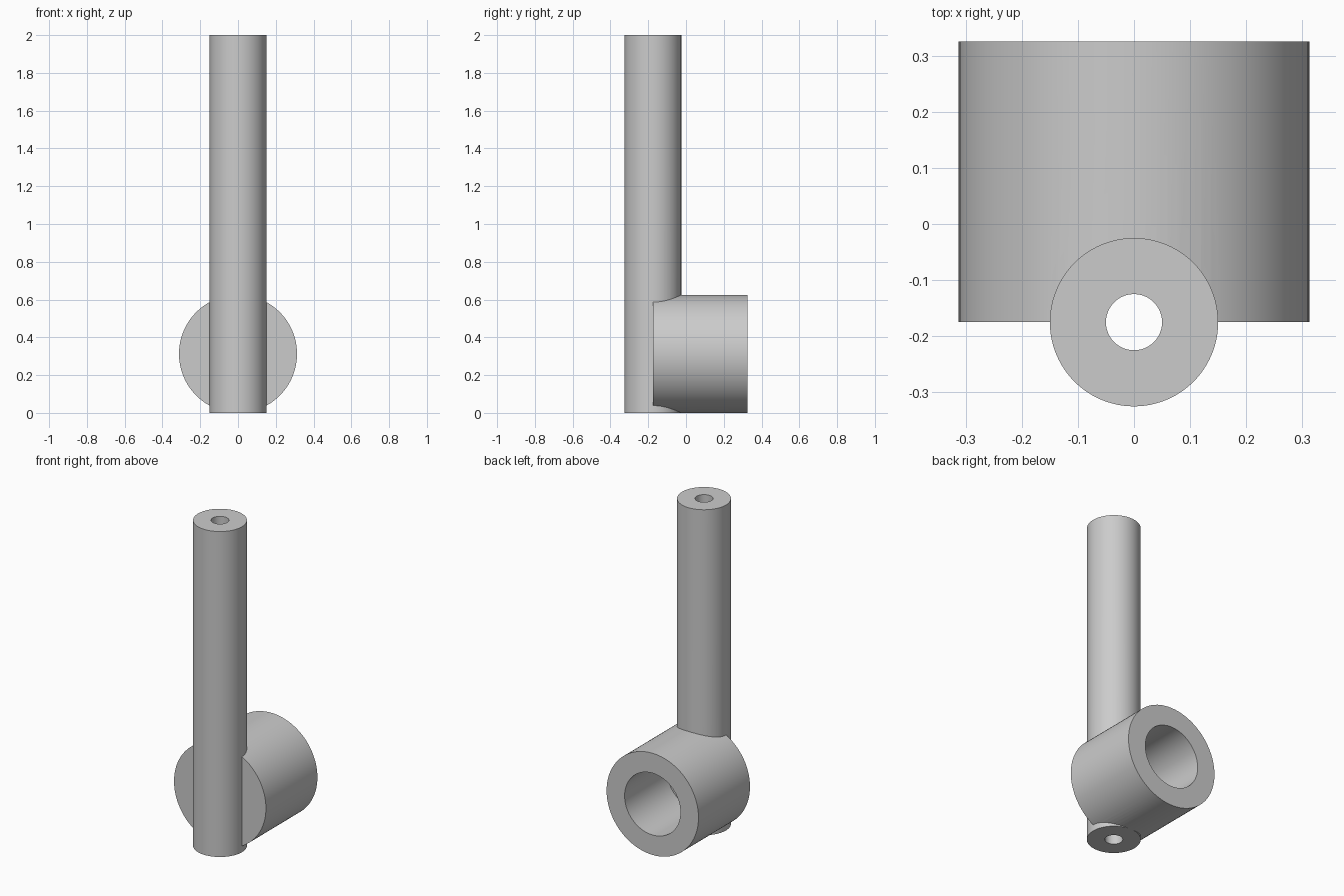
import bpy
from math import radians

cube = bpy.data.objects.get("Cube")
if cube:
    bpy.data.objects.remove(cube, do_unlink=True)

# Main dimensions
POST_Y = -0.175
POST_RADIUS = 0.15
POST_HEIGHT = 2.0
HUB_RADIUS = 0.3125
HUB_BACK = 0.325
BORE_RADIUS = 0.19
BORE_FLOOR = -0.085
HOLE_RADIUS = 0.05

grey = bpy.data.materials.new("plain grey")
grey.use_nodes = True
color = (0.6, 0.6, 0.6, 1)
grey.diffuse_color = color
grey.node_tree.nodes["Principled BSDF"].inputs["Base Color"].default_value = color


def upright(name, radius, bottom, top):
    """Vertical cylinder on the post axis."""
    bpy.ops.mesh.primitive_cylinder_add(
        vertices=96, radius=radius, depth=top - bottom,
        location=(0, POST_Y, (bottom + top) / 2))
    return finish(name)


def lying(name, radius, front, back):
    """Horizontal cylinder on the hub axis."""
    bpy.ops.mesh.primitive_cylinder_add(
        vertices=96, radius=radius, depth=back - front,
        location=(0, (front + back) / 2, HUB_RADIUS), rotation=(radians(90), 0, 0))
    return finish(name)


def finish(name):
    obj = bpy.context.object
    obj.name = name
    obj.data.materials.append(grey)
    return obj


def combine(target, tool, operation):
    """Apply a boolean and remove its tool object."""
    bpy.ops.object.select_all(action='DESELECT')
    target.select_set(True)
    bpy.context.view_layer.objects.active = target
    mod = target.modifiers.new(operation.lower(), 'BOOLEAN')
    mod.operation = operation
    mod.solver = 'EXACT'
    mod.object = tool
    bpy.ops.object.modifier_apply(modifier=mod.name)
    bpy.data.objects.remove(tool, do_unlink=True)


# Post joined with the round hub behind it
body = upright("post_with_hub", POST_RADIUS, 0, POST_HEIGHT)
combine(body, lying("hub", HUB_RADIUS, POST_Y, HUB_BACK), 'UNION')

# Blind bore in the hub and narrow hole along the post
combine(body, lying("hub_bore", BORE_RADIUS, BORE_FLOOR, HUB_BACK + 0.1), 'DIFFERENCE')
combine(body, upright("post_hole", HOLE_RADIUS, -0.1, POST_HEIGHT + 0.1), 'DIFFERENCE')

bpy.ops.object.shade_smooth_by_angle(angle=radians(30))
